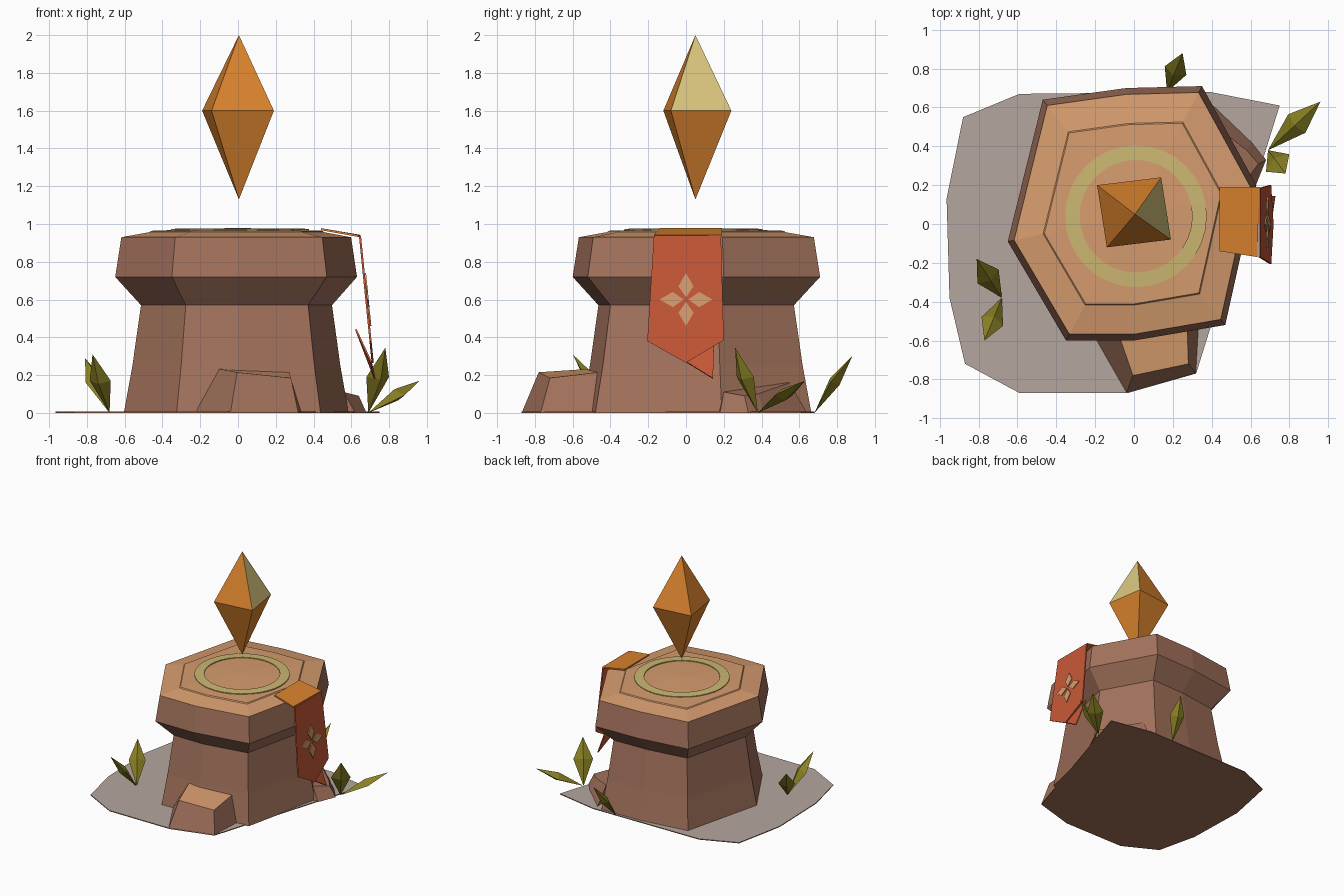
import bpy, bmesh, math
from mathutils import Vector

if "Cube" in bpy.data.objects:
    bpy.data.objects.remove(bpy.data.objects["Cube"])


def mat(name, r, g, b):
    lin = lambda c: ((c / 255 + 0.055) / 1.055) ** 2.4
    m = bpy.data.materials.new(name)
    m.diffuse_color = (lin(r), lin(g), lin(b), 1)
    m.use_nodes = True
    m.node_tree.nodes["Principled BSDF"].inputs["Base Color"].default_value = m.diffuse_color
    return m


ROCK = mat("rock brown", 163, 114, 92)
TAN = mat("sandy tan", 214, 156, 110)
PALE = mat("pale dust", 180, 166, 159)
RING = mat("ring yellow", 204, 184, 114)
ORANGE = mat("amber orange", 218, 131, 45)
GOLD = mat("pale gold", 218, 198, 126)
RED = mat("banner red", 200, 88, 54)
LEAF = mat("olive leaf", 138, 129, 36)


def build(name, verts, faces, mats, rule=None):
    me = bpy.data.meshes.new(name)
    bm = bmesh.new()
    vs = [bm.verts.new(v) for v in verts]
    for f in faces:
        bm.faces.new([vs[i] for i in f])
    bmesh.ops.recalc_face_normals(bm, faces=bm.faces)
    bm.normal_update()
    if rule:
        for f in bm.faces:
            f.material_index = rule(f)
    bm.to_mesh(me)
    bm.free()
    for m in mats:
        me.materials.append(m)
    ob = bpy.data.objects.new(name, me)
    bpy.context.collection.objects.link(ob)
    return ob


def loft(name, rings, mats, rule=None, tip=None):
    """Stack of rings with equal counts, closed by caps or a tip."""
    n = len(rings[0])
    verts = [p for r in rings for p in r]
    faces = [[k * n + i, k * n + (i + 1) % n, (k + 1) * n + (i + 1) % n, (k + 1) * n + i]
             for k in range(len(rings) - 1) for i in range(n)]
    faces.append(list(range(n)))
    last = (len(rings) - 1) * n
    if tip:
        verts.append(tip)
        faces += [[last + i, last + (i + 1) % n, len(verts) - 1] for i in range(n)]
    else:
        faces.append(list(range(last, last + n)))
    return build(name, verts, faces, mats, rule)


def plate(name, pts, off, m):
    """Flat polygon given thickness by an offset vector."""
    return loft(name, [pts, [Vector(p) + Vector(off) for p in pts]], [m])


# stone pedestal: flared trunk, overhanging slab, domed tan top
OUT = [(-.65, -.09), (-.35, -.6), (0, -.6), (.47, -.52),
       (.63, .2), (.35, .71), (-.04, .7), (-.47, .64)]


def ring(s, z):
    return [(x * s, (y - .05) * s + .05, z) for x, y in OUT]


loft("pedestal", [ring(.93, 0), ring(.86, .25), ring(.79, .57), ring(1, .72), ring(.95, .93),
                  ring(.72, .957), ring(.71, .964)],
     [ROCK, TAN], lambda f: int(f.normal.z > .6 and f.calc_center_median().z > .9),
     tip=(0, .04, .98))

# painted ring on the top
N = 32
verts, faces = [], []
for i in range(N):
    a = 2 * math.pi * i / N
    for r, z in ((.365, .962), (.365, .974), (.29, .977), (.29, .965)):
        verts.append((.01 + r * math.cos(a), .04 + r * math.sin(a), z))
for i in range(N):
    j = (i + 1) % N
    faces += [[4 * i + k, 4 * j + k, 4 * j + (k + 1) % 4, 4 * i + (k + 1) % 4] for k in range(4)]
build("top_ring", verts, faces, [RING])

# dusty ground patch with stone underside
PATCH = [(-.59, .67), (-.88, .55), (-.965, .13), (-.95, -.38), (-.87, -.72), (-.59, -.87),
         (-.03, -.87), (.32, -.77), (.75, .61), (.39, .68)]
loft("ground_patch", [[(x, y, 0) for x, y in PATCH], [(x, y, .007) for x, y in PATCH]],
     [ROCK, PALE], lambda f: int(f.normal.z > .5))

# boulders at the foot
up = lambda f: int(f.normal.z > .8)
loft("front_boulder", [[(-.24, -.52, 0), (-.04, -.87, 0), (.32, -.77, 0), (.34, -.42, 0)],
                       [(-.11, -.48, .235), (-.005, -.78, .215), (.28, -.72, .185), (.27, -.42, .22)]],
     [ROCK, TAN], up)
loft("side_boulder", [[(.42, .15, 0), (.62, .18, 0), (.68, .33, 0), (.61, .42, 0), (.38, .64, 0)],
                      [(.42, .17, .17), (.56, .2, .11), (.64, .31, .09), (.58, .38, .1), (.36, .55, .16)]],
     [ROCK])

# floating crystal, one gold facet toward +x
SQ = [(-.19, .2), (.14, .24), (.19, -.08), (-.14, -.12)]
build("crystal", [(x, y, 1.6) for x, y in SQ] + [(.005, .05, 2), (.005, .05, 1.13)],
      [[i, (i + 1) % 4, t] for i in range(4) for t in (4, 5)], [ORANGE, GOLD],
      lambda f: int(f.normal.x > .5 and f.normal.z > 0))

# banner: folded top strip, hanging cloth, turned-up corner
plate("banner_top", [(.44, .19, .967), (.645, .19, .932), (.635, -.17, .932), (.44, -.14, .967)],
      (0, 0, .011), ORANGE)


def cloth_x(z):
    return .64 + (.94 - z) * .1


CLOTH = [(-.17, .94), (.185, .94), (.2, .385), (0, .265), (-.205, .38)]
plate("banner_cloth", [(cloth_x(z), y, z) for y, z in CLOTH], (.011, 0, 0), RED)
plate("banner_fold", [(.62, .15, .44), (.72, .143, .18), (.70, 0, .268)], (.008, 0, .004), RED)

# four-petal emblem on the cloth
for k in range(4):
    a = k * math.pi / 2
    pts = []
    for u, v in ((.012, 0), (.07, .04), (.14, 0), (.07, -.04)):
        y = u * math.cos(a) - v * math.sin(a)
        z = .6 + u * math.sin(a) + v * math.cos(a)
        pts.append((cloth_x(z) + .01, y, z))
    plate("emblem_petal_%d" % k, pts, (.008, 0, 0), TAN)

# leaves: squashed bipyramids from base to tip (base, tip, half width)
LEAVES = [((-.68, -.38, 0), (-.81, -.18, .29), .065), ((-.68, -.38, 0), (-.77, -.6, .31), .06),
          ((.69, .38, 0), (.96, .63, .17), .065), ((.69, .38, 0), (.78, .26, .345), .075),
          ((.17, .68, 0), (.25, .88, .3), .06)]
for k, (b, t, w) in enumerate(LEAVES):
    b, t = Vector(b), Vector(t)
    d = t - b
    side = d.cross(Vector((0, 0, 1))).normalized()
    nrm = side.cross(d).normalized()
    c = b + d * .55
    vs = [c + side * w, c + nrm * .035, c - side * w, c - nrm * .03, b, t]
    build("leaf_%d" % k, vs, [[i, (i + 1) % 4, e] for i in range(4) for e in (4, 5)], [LEAF])
